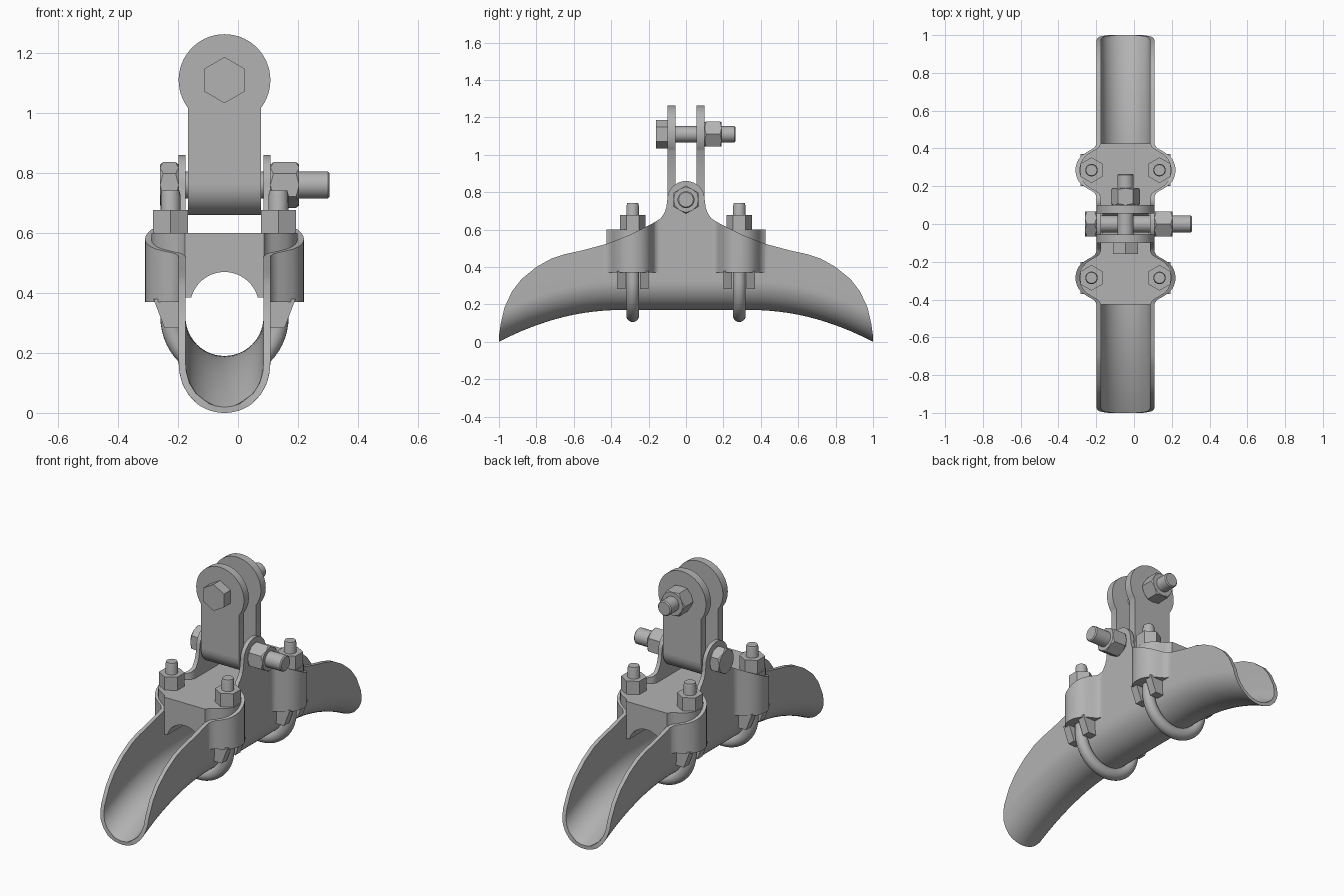
import bpy, bmesh
from math import sin, cos, pi, sqrt, acos, asin

cube = bpy.data.objects.get("Cube")
if cube:
    bpy.data.objects.remove(cube)

CX = -0.045          # centre line of the clamp body
R, WALL = 0.153, 0.023
LUG_Y, LUG_X, SHELF = 0.285, 0.18, 0.37
PIN_Z, EYE_Z = 0.76, 1.11

steel = bpy.data.materials.new("galvanised_grey")
steel.use_nodes = True
steel.diffuse_color = (0.45, 0.45, 0.45, 1)
steel.node_tree.nodes["Principled BSDF"].inputs["Base Color"].default_value = (0.45, 0.45, 0.45, 1)
parts = []


def loft(name, rings):
    """Skin closed rings of equal length and cap both ends."""
    bm = bmesh.new()
    rows = [[bm.verts.new(p) for p in ring] for ring in rings]
    n = len(rows[0])
    for a, b in zip(rows, rows[1:]):
        for i in range(n):
            bm.faces.new((a[i], a[(i + 1) % n], b[(i + 1) % n], b[i]))
    bm.faces.new(rows[0])
    bm.faces.new(rows[-1][::-1])
    bmesh.ops.remove_doubles(bm, verts=bm.verts, dist=0.0004)
    bmesh.ops.recalc_face_normals(bm, faces=bm.faces)
    mesh = bpy.data.meshes.new(name)
    bm.to_mesh(mesh)
    bm.free()
    mesh.materials.append(steel)
    ob = bpy.data.objects.new(name, mesh)
    bpy.context.collection.objects.link(ob)
    parts.append(ob)
    return ob


def place(axis, centre, u, v, d):
    """Point at u, v across an axis and d along it."""
    x, y, z = centre
    return {"x": (x + d, y + u, z + v),
            "y": (x + u, y + d, z + v),
            "z": (x + u, y + v, z + d)}[axis]


def rod(name, axis, centre, r, d0, d1, c=0.006):
    def ring(rad, d):
        return [place(axis, centre, rad * cos(k * pi / 16), rad * sin(k * pi / 16), d) for k in range(32)]
    loft(name, [ring(r, d0), ring(r, d1 - c), ring(r - c, d1)])


def hexagon(name, axis, centre, r, d0, d1, turn=0, c=0.0):
    """Hexagonal head or nut; c trims the corners at both ends."""
    def ring(corner, d, shift):
        pts = []
        for k in range(12):
            a = turn + k * pi / 6
            rad, off = (r * 0.866, 0) if k % 2 else (corner, shift)
            pts.append(place(axis, centre, rad * cos(a), rad * sin(a), d + off))
        return pts
    tip = r * 0.9 if c else r
    loft(name, [ring(tip, d0, 0), ring(r, d0, c), ring(r, d1, -c), ring(tip, d1, 0)])


def lerp(keys, t):
    for (a, va), (b, vb) in zip(keys, keys[1:]):
        if t <= b:
            return va + (vb - va) * max(0, t - a) / (b - a)
    return keys[-1][1]


RIM = [(0.1, 0.76), (0.105, 0.72), (0.115, 0.69), (0.135, 0.66), (0.17, 0.638), (0.2, 0.622),
       (0.3, 0.572), (0.42, 0.525), (0.55, 0.49), (0.65, 0.468), (0.72, 0.445), (0.8, 0.4),
       (0.88, 0.335), (0.93, 0.27), (0.97, 0.185), (0.99, 0.1), (1.0, 0.03)]
BULGE = [(0, 0.112), (0.02, 0.11), (0.04, 0.104), (0.06, 0.094), (0.08, 0.076), (0.1, 0.045),
         (0.11, 0.026), (0.12, 0.011), (0.14, 0)]


def rim(y):
    y = abs(y)
    return PIN_Z + sqrt(0.01 - y * y) if y < 0.1 else lerp(RIM, y)


def bulge(y):
    return lerp(BULGE, abs(abs(y) - LUG_Y))


def keel(y):
    return 0.17 - 0.17 * max(0, (abs(y) - 0.35) / 0.65) ** 2


# Trough body: U section with pin ears in the middle and bulged bolt lugs
def half_section(r, base, shelf, y):
    top = rim(y)
    a = min(pi / 2, acos(max(-1, 1 - (top - base) / r)))
    pts = [(r * sin(a * k / 14), base + r * (1 - cos(a * k / 14))) for k in range(15)]
    x, z = pts[-1]
    off = bulge(y)
    ledge = max(z, min(shelf, top))
    return pts + [(x, ledge), (x + off, ledge), (x + off, max(z, top))]


def trough_ring(y):
    outer = half_section(R, keel(y), SHELF, y)
    inner = half_section(R - WALL, keel(y) + 0.02, SHELF + 0.02, y)
    loop = [(-x, z) for x, z in outer[:0:-1]] + outer
    loop += inner[::-1] + [(-x, z) for x, z in inner[1:]]
    return [(CX + x, y, z) for x, z in loop]


half = {round(0.1 * sin(k * pi / 24), 4) for k in range(13)} | {y for y, _ in RIM}
half |= {round(LUG_Y + s * d, 4) for d, _ in BULGE for s in (-1, 1)}
half |= {0.45 + 0.05 * k for k in range(11)} | {0.95, 0.98, 0.995}
stations = sorted({-y for y in half} | half)
loft("trough_body", [trough_ring(y) for y in stations])


# Keeper: block filling the lugs, arched over the cable
def keeper_ring(y):
    w = R - WALL + 0.002 + bulge(y)
    arch = [(0.115 * cos(a), 0.355 + 0.115 * sin(a)) for a in
            [0.26 + (pi - 0.52) * k / 20 for k in range(21)]]
    loop = [(-w, 0.385), (-w, 0.6), (w, 0.6), (w, 0.385)] + arch
    return [(CX + x, y, z) for x, z in loop]


loft("keeper", [keeper_ring(y) for y in stations if abs(y) < 0.426])

# U-bolts with nuts and the guide ribs below the lugs
for sy, end in ((-1, "front"), (1, "back")):
    y0 = sy * LUG_Y
    arc = [pi + pi * k / 28 for k in range(29)]
    path = [(-LUG_X, 0.734, pi, 0.029), (-LUG_X, 0.728, pi, 0.033)]
    path += [(LUG_X * cos(a), 0.32 + LUG_X * sin(a), a, 0.034) for a in arc]
    path += [(LUG_X, 0.728, 0, 0.033), (LUG_X, 0.742, 0, 0.029)]
    path[0] = (-LUG_X, 0.742, pi, 0.029)
    loft(end + "_u_bolt", [
        [(CX + x + r * cos(t) * cos(a), y0 + r * sin(t), z + r * cos(t) * sin(a))
         for t in [k * pi / 10 for k in range(20)]] for x, z, a, r in path])
    for sx, side in ((-1, "right"), (1, "left")):
        hexagon(f"{end}_{side}_nut", "z", (CX + sx * LUG_X, y0, 0), 0.068, 0.598, 0.677, pi / 2)
        for sr in (-1, 1):
            rib = [(0.14, SHELF + 0.01), (0.237, SHELF + 0.01), (0.2, 0.283), (0.14, 0.283)]
            loft(f"{end}_{side}_rib", [[(CX + sx * x, y0 + sr * d, z) for x, z in rib]
                                       for d in (0.038, 0.085)])

# Strap: two round-headed plates joined by a bend under the pin
HW, HEAD = 0.1225, 0.153
a0 = acos(HW / HEAD)
outline = [(-HW, PIN_Z), (HW, PIN_Z)]
outline += [(HEAD * cos(a), EYE_Z + HEAD * sin(a)) for a in
            [-a0 + (pi + 2 * a0) * k / 40 for k in range(41)]]
for s, end in ((-1, "front"), (1, "back")):
    loft(end + "_strap_plate", [[(CX + x, s * y, z) for x, z in outline] for y in (0.055, 0.1)])
bend = [pi + pi * k / 24 for k in range(25)]
bend_loop = [(0.1 * cos(a), PIN_Z + 0.1 * sin(a)) for a in bend]
bend_loop += [(0.055 * cos(a), PIN_Z + 0.055 * sin(a)) for a in bend[::-1]]
loft("strap_bend", [[(CX + s * HW, y, z) for y, z in bend_loop] for s in (-1, 1)])

# Lower pin through the ears
pin = (0, 0, PIN_Z)
rod("lower_pin", "x", pin, 0.045, -0.25, 0.306)
hexagon("lower_pin_head", "x", pin, 0.076, -0.26, -0.198, pi / 2, 0.01)
hexagon("lower_pin_nut", "x", pin, 0.076, 0.108, 0.204, pi / 2, 0.01)

# Upper bolt through the strap heads
eye = (CX, 0, EYE_Z)
rod("upper_bolt", "y", eye, 0.043, -0.15, 0.265)
hexagon("upper_bolt_head", "y", eye, 0.077, -0.16, -0.1, pi / 2)
hexagon("upper_bolt_nut", "y", eye, 0.077, 0.1, 0.19, 0, 0.008)

# Smooth round surfaces, keep machined edges sharp
bpy.ops.object.select_all(action="DESELECT")
for ob in parts:
    ob.select_set(True)
bpy.context.view_layer.objects.active = parts[0]
bpy.ops.object.shade_smooth_by_angle(angle=0.6)
